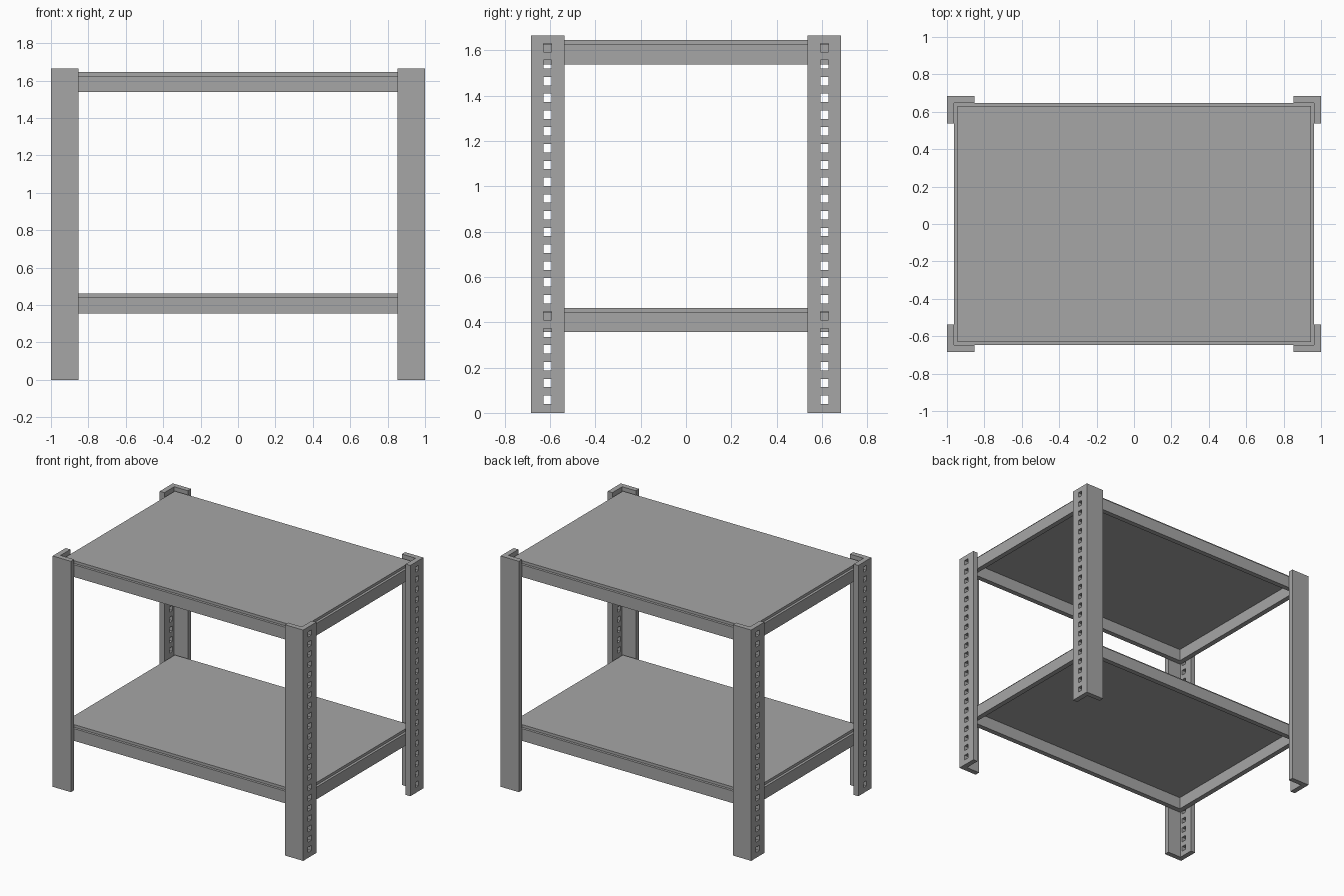
import bpy
import bmesh

cube = bpy.data.objects.get("Cube")
if cube:
    bpy.data.objects.remove(cube, do_unlink=True)

# Single steel grey for every part
GREY = (0.38, 0.38, 0.38, 1.0)
steel = bpy.data.materials.new("steel_grey")
steel.use_nodes = True
steel.diffuse_color = GREY
bsdf = steel.node_tree.nodes["Principled BSDF"]
bsdf.inputs["Base Color"].default_value = GREY
bsdf.inputs["Roughness"].default_value = 0.6

THICK = 0.037      # steel thickness
HEIGHT = 1.665     # post height
HOLE = 0.037       # square slot size
HOLE_COUNT = 22
HOLE_FIRST, HOLE_LAST = 0.058, 1.612


def add_object(name, bm):
    mesh = bpy.data.meshes.new(name)
    bm.to_mesh(mesh)
    bm.free()
    mesh.materials.append(steel)
    obj = bpy.data.objects.new(name, mesh)
    bpy.context.collection.objects.link(obj)
    return obj


def folded_sheet(name, path, levels, closed=False, is_hole=lambda i, k: False):
    """Upright sheet along a clockwise path, thickened inwards."""
    bm = bmesh.new()
    cols = [[bm.verts.new((x, y, z)) for z in levels] for x, y in path]
    if closed:
        cols.append(cols[0])
    for i in range(len(cols) - 1):
        for k in range(len(levels) - 1):
            if not is_hole(i, k):
                bm.faces.new((cols[i][k], cols[i][k + 1],
                              cols[i + 1][k + 1], cols[i + 1][k]))
    obj = add_object(name, bm)
    solid = obj.modifiers.new("thickness", 'SOLIDIFY')
    solid.thickness = THICK
    solid.offset = -1
    solid.use_even_offset = True
    return obj


def box(name, half_x, half_y, z0, z1):
    bm = bmesh.new()
    bmesh.ops.create_cube(bm, size=1)
    for v in bm.verts:
        v.co.x *= 2 * half_x
        v.co.y *= 2 * half_y
        v.co.z = z1 if v.co.z > 0 else z0
    return add_object(name, bm)


# Corner posts: slotted angle profile, mirrored to all four corners
levels = [0.0]
step = (HOLE_LAST - HOLE_FIRST) / (HOLE_COUNT - 1)
for n in range(HOLE_COUNT):
    centre = HOLE_FIRST + n * step
    levels += [centre - HOLE / 2, centre + HOLE / 2]
levels.append(HEIGHT)

hole_y = 0.611
post_path = [(0.854, 0.685), (1.0, 0.685), (1.0, hole_y + HOLE / 2),
             (1.0, hole_y - HOLE / 2), (1.0, 0.536)]
posts = folded_sheet("corner_posts", post_path, levels,
                     is_hole=lambda i, k: i == 2 and k % 2 == 1)
mirror = posts.modifiers.new("four_corners", 'MIRROR')
mirror.use_axis = (True, True, False)
mirror.use_mirror_merge = False

# Shelves: a rail frame with a slightly smaller board lying on it
FX, FY = 1.0 - THICK, 0.685 - THICK
INSET = 0.018
frame_path = [(-FX, FY), (FX, FY), (FX, -FY), (-FX, -FY)]
for label, base in (("lower", 0.356), ("upper", 1.538)):
    rail_top = base + 0.088
    folded_sheet(label + "_shelf_frame", frame_path, [base, rail_top], closed=True)
    box(label + "_shelf_board", FX - INSET, FY - INSET, rail_top, rail_top + 0.019)
